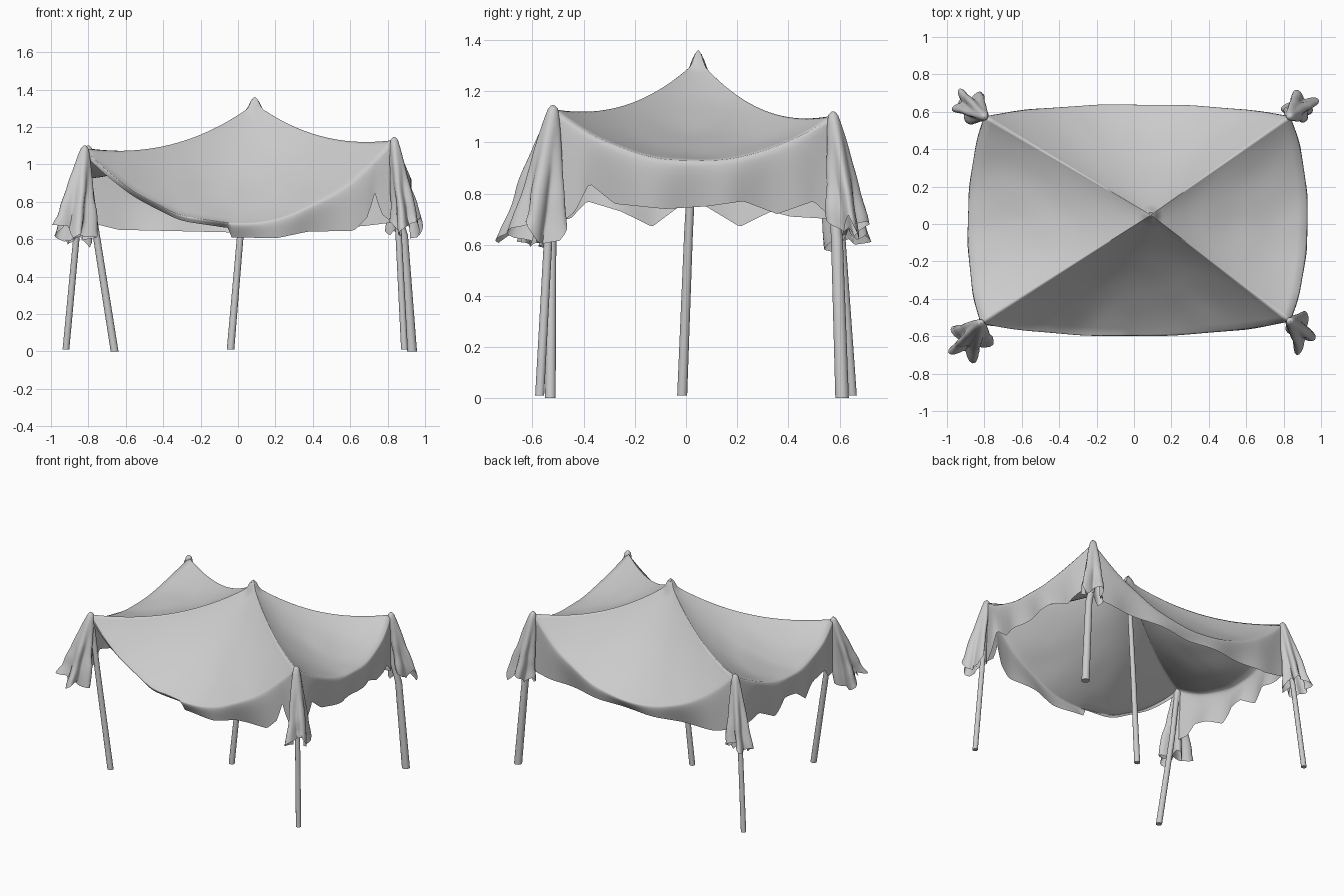
import bpy, bmesh, math, random
from mathutils import Vector, noise

if "Cube" in bpy.data.objects:
    bpy.data.objects.remove(bpy.data.objects["Cube"])

random.seed(4)
FL, FR = Vector((-0.82, -0.53, 1.085)), Vector((0.835, -0.52, 1.13))
BR, BL = Vector((0.835, 0.575, 1.105)), Vector((-0.80, 0.575, 1.085))
PEAK = Vector((0.09, 0.048, 1.325))
UP = Vector((0, 0, 1))


def finish(name, bm, angle=None):
    bmesh.ops.remove_doubles(bm, verts=bm.verts, dist=0.0004)
    bmesh.ops.recalc_face_normals(bm, faces=bm.faces)
    me = bpy.data.meshes.new(name)
    bm.to_mesh(me)
    bm.free()
    ob = bpy.data.objects.new(name, me)
    bpy.context.collection.objects.link(ob)
    bpy.ops.object.select_all(action='DESELECT')
    ob.select_set(True)
    bpy.context.view_layer.objects.active = ob
    if angle:
        bpy.ops.object.shade_smooth_by_angle(angle=math.radians(angle))
    else:
        bpy.ops.object.shade_smooth()
    return ob


def skin(bm, rows, closed=False):
    """Faces between successive rows of points."""
    vs = [[bm.verts.new(p) for p in r] for r in rows]
    n = len(rows[0])
    for a, b in zip(vs, vs[1:]):
        for i in range(n if closed else n - 1):
            j = (i + 1) % n
            bm.faces.new((a[i], a[j], b[j], b[i]))
    return vs


def lookup(table, u):
    for (a, za), (b, zb) in zip(table, table[1:]):
        if u <= b:
            return za + (zb - za) * (u - a) / (b - a)
    return table[-1][1]


def ridge(corner, t):
    """Sagging ridge line from the peak to a corner."""
    p = PEAK.lerp(corner, t)
    f = (1 - t) ** 2.8 - 0.5 * t * t * (1 - t)
    p.z = corner.z + (PEAK.z - corner.z) * f
    return p


# Canopy: four sagging panels, each ending in a fold and a ragged skirt
# (start, end, outward, bulge, sag, hem heights along the side)
SIDES = [
    (FL, FR, (0, -1, 0), 0.065, 0.42,
     [(0, 2), (.47, 2), (.475, .61), (.62, .605), (.72, .64), (.87, .645),
      (.915, .72), (.94, .86), (.955, .74), (1, .68)]),
    (FR, BR, (1, 0, 0), 0.085, 0.195,
     [(0, .66), (.08, .73), (.13, .84), (.22, .76), (.4, .74), (.55, .75),
      (.68, .77), (.8, .72), (.93, .77), (1, .7)]),
    (BR, BL, (0, 1, 0), 0.055, 0.39,
     [(0, .69), (.1, .67), (.5, .635), (.9, .65), (1, .69)]),
    (BL, FL, (-1, 0, 0), 0.07, 0.17,
     [(0, .7), (.15, .71), (.22, .73), (.33, .67), (.45, .75), (.55, .745),
      (.64, .67), (.75, .73), (.87, .77), (.93, .7), (1, .7)]),
]
NU, NV, NW = 80, 30, 9
bm = bmesh.new()
for a, b, out, bulge, sag, hem in SIDES:
    out = Vector(out)
    rows = []
    for i in range(NV + 1):
        v = (i / NV) ** 1.4
        row = []
        for j in range(NU + 1):
            u = j / NU
            bow = (4 * u * (1 - u)) ** 0.95
            p = ridge(a, v).lerp(ridge(b, v), u)
            p += bow * (out * bulge * v ** 2 - UP * sag * v ** 1.4)
            d = math.hypot(p.x - PEAK.x, p.y - PEAK.y)
            p.z += 0.036 * math.exp(-(d / 0.035) ** 4)
            p.z += 0.012 * v * bow * noise.noise(p * 5)
            row.append(p)
        rows.append(row)
    edge = rows[-1]
    for k in range(1, NW + 1):
        w = (k / NW) ** 1.4
        row = []
        for j, e in enumerate(edge):
            u = j / NU
            z = min(lookup(hem, u), e.z - 0.03)
            mid = min(1, 8 * u * (1 - u))
            p = e.copy()
            p.z = e.z + (z - e.z) * w
            p += out * mid * (0.012 * math.sin(math.pi * w ** 0.5)
                              + w * 0.012 * math.sin(u * 23) - 0.015 * w)
            row.append(p)
        rows.append(row)
    skin(bm, rows)
finish("cloth_canopy", bm)


# Gathered cloth hanging outside each corner, domed over the pole top
def drape(name, corner, centre, rx, ry, z, pleats, phase):
    bm = bmesh.new()
    n, tips = 48, [random.uniform(-0.06, 0.06) for _ in range(12)]
    dome = []
    for r, h in ((.001, .016), (.008, .014), (.015, .006)):
        dome.append([corner + Vector((r * math.cos(2 * math.pi * i / n),
                                      r * math.sin(2 * math.pi * i / n), h))
                     for i in range(n)])
    rows = []
    for k in range(15):
        w = k / 14
        c = corner.lerp(Vector((centre[0], centre[1], z)), w)
        row = []
        for i in range(n):
            t = 2 * math.pi * i / n
            m = 1 + 0.32 * w * (math.cos(pleats * t + phase) - 0.6)
            m += 0.2 * w * noise.noise(Vector((math.cos(t), math.sin(t), w * 3 + phase)) * 1.5)
            r = w ** 0.85
            x = (0.02 * (1 - w) + rx * r) * m * math.cos(t)
            y = (0.02 * (1 - w) + ry * r) * m * math.sin(t)
            f, q = i % 4 / 4, i // 4
            drop = tips[q] * (1 - f) + tips[(q + 1) % 12] * f
            row.append(c + Vector((x, y, drop * w ** 3)))
        rows.append(row)
    vs = skin(bm, dome + rows, True)
    finish(name, bm, 60)


drape("front_left_drape", FL, (-0.88, -0.63), .115, .10, .64, 5, 0.5)
drape("front_right_drape", FR, (0.895, -0.58), .075, .10, .65, 4, 1.0)
drape("back_right_drape", BR, (0.89, 0.635), .09, .08, .67, 4, 5.2)
drape("back_left_drape", BL, (-0.88, 0.635), .09, .09, .61, 5, 2.0)


# Poles: slightly crooked tapered rods, listed from foot to top
def pole(name, pts, r0, r1, sides=14):
    bm = bmesh.new()
    rows = []
    for k, p in enumerate(pts):
        r = r0 + (r1 - r0) * k / (len(pts) - 1)
        rows.append([Vector(p) + Vector((r * math.cos(2 * math.pi * i / sides),
                                         r * math.sin(2 * math.pi * i / sides), 0))
                     for i in range(sides)])
    vs = skin(bm, rows, True)
    bm.faces.new(vs[0])
    bm.faces.new(vs[-1])
    finish(name, bm, 40)


pole("front_left_pole", [(-.66, -.53, 0), (-.77, -.525, .7), (-.818, -.528, 1.08)], .021, .017)
pole("front_right_pole", [(.89, -.572, .01), (.86, -.54, .6), (.834, -.52, 1.12)], .018, .016)
pole("back_right_pole", [(.93, .61, 0), (.885, .59, .62), (.85, .58, .75), (.834, .574, 1.095)], .027, .017)
pole("back_left_pole", [(-.92, .65, .01), (-.86, .605, .65), (-.80, .574, 1.075)], .018, .016)
pole("centre_pole", [(-.04, -.015, .01), (.015, .01, .65), (.09, .048, 1.345)], .02, .015)
